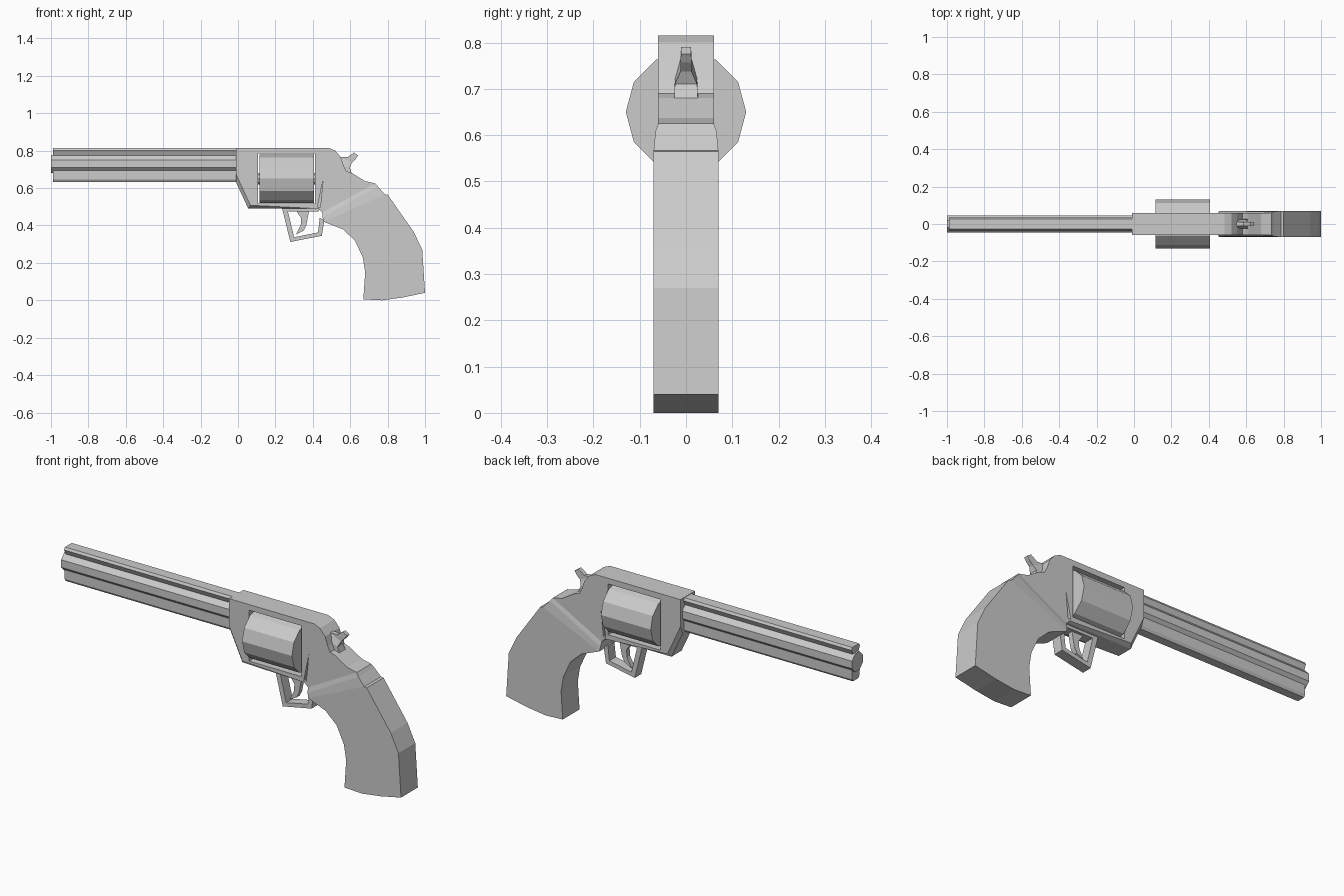
import bpy, bmesh
from math import pi, cos, sin

if "Cube" in bpy.data.objects:
    bpy.data.objects.remove(bpy.data.objects["Cube"])


def loft(name, rings):
    """Join matching closed rings of points and cap both ends."""
    bm = bmesh.new()
    rows = [[bm.verts.new(p) for p in ring] for ring in rings]
    n = len(rows[0])
    for a, b in zip(rows, rows[1:]):
        for i in range(n):
            j = (i + 1) % n
            bm.faces.new((a[i], a[j], b[j], b[i]))
    bm.faces.new(rows[0][::-1])
    bm.faces.new(rows[-1])
    bmesh.ops.recalc_face_normals(bm, faces=bm.faces)
    mesh = bpy.data.meshes.new(name)
    bm.to_mesh(mesh)
    bm.free()
    ob = bpy.data.objects.new(name, mesh)
    bpy.context.collection.objects.link(ob)
    return ob


def side_prism(name, pts, y0, y1):
    """Side-view (x, z) outline extruded across y."""
    return loft(name, [[(x, y, z) for x, z in pts] for y in (y0, y1)])


def end_prism(name, pts, x0, x1):
    """Cross-section (y, z) extruded along x."""
    return loft(name, [[(x, y, z) for y, z in pts] for x in (x0, x1)])


def strip(name, stations):
    """Rectangular sections given as front point, back point, half width."""
    return loft(name, [[(a[0], -w, a[1]), (b[0], -w, b[1]),
                        (b[0], w, b[1]), (a[0], w, a[1])] for a, b, w in stations])


def polygon(n, ry, rz, z, turn=0):
    return [(ry * cos(turn + 2 * pi * i / n), z + rz * sin(turn + 2 * pi * i / n))
            for i in range(n)]


def cut(ob, cutter):
    mod = ob.modifiers.new("cut", 'BOOLEAN')
    mod.operation = 'DIFFERENCE'
    mod.solver = 'EXACT'
    mod.object = cutter
    cutter.hide_render = True
    cutter.hide_set(True)


# Barrel: octagonal tube, flared top rib and lower lug
end_prism("barrel_tube", polygon(8, .049, .052, .73, pi / 8), -1, .02)
end_prism("barrel_rib", [(-.018, .765), (-.035, .80), (-.028, .813),
                         (.028, .813), (.035, .80), (.018, .765)], -.99, .02)
end_prism("barrel_lug", [(-.03, .70), (-.03, .645), (-.022, .632),
                         (.022, .632), (.03, .645), (.03, .70)], -.99, .02)

# Frame with chamfered lower edges
frame = side_prism("frame", [
    (-.01, .815), (.485, .815), (.52, .80), (.55, .765), (.565, .72), (.58, .69),
    (.61, .68), (.68, .637), (.735, .625), (.45, .47), (.43, .49),
    (.055, .49), (-.01, .63)], -.06, .06)
bm = bmesh.new()
bm.from_mesh(frame.data)
edges = [e for e in bm.edges
         if all(v.co.z < .64 and v.co.x < .44 for v in e.verts)
         and abs(e.verts[0].co.y - e.verts[1].co.y) < .01]
bmesh.ops.bevel(bm, geom=edges, offset=.018, segments=1, affect='EDGES')
bm.to_mesh(frame.data)
bm.free()

# Window and side grooves in the frame
cut(frame, side_prism("window_cutter", [(.107, .517), (.413, .517),
                                        (.413, .785), (.107, .785)], -.2, .2))
for s in (-1, 1):
    cut(frame, side_prism("groove_cutter", [(.425, .50), (.44, .50), (.455, .645)],
                          s * .045, s * .1))

# Twelve-sided cylinder and its axle
end_prism("cylinder", polygon(12, .13, .13, .65), .115, .405)
end_prism("cylinder_axle", polygon(8, .03, .03, .65), .09, .43)

# Grip and its flared joint to the frame
strip("grip_joint", [((.45, .47), (.735, .625), .06),
                     ((.452, .445), (.748, .608), .066),
                     ((.458, .42), (.785, .567), .07)])
side_prism("grip", [
    (.458, .42), (.56, .38), (.625, .32), (.667, .23), (.68, .15), (.67, .005),
    (.77, 0), (.88, .015), (1, .04), (.985, .27), (.94, .365), (.80, .565),
    (.785, .567)], -.07, .07)

# Hammer with narrow spur
strip("hammer", [((.55, .67), (.612, .67), .026),
                 ((.54, .73), (.597, .71), .024),
                 ((.54, .768), (.61, .737), .012),
                 ((.585, .765), (.63, .757), .012),
                 ((.62, .79), (.642, .775), .011)])

# Trigger guard and trigger
side_prism("trigger_guard", [
    (.235, .495), (.28, .312), (.448, .345), (.462, .43), (.437, .44),
    (.428, .363), (.300, .337), (.267, .475), (.43, .475), (.44, .495)], -.027, .027)
side_prism("trigger", [
    (.31, .48), (.38, .48), (.365, .40), (.35, .372), (.31, .352),
    (.335, .40), (.338, .44)], -.013, .013)
